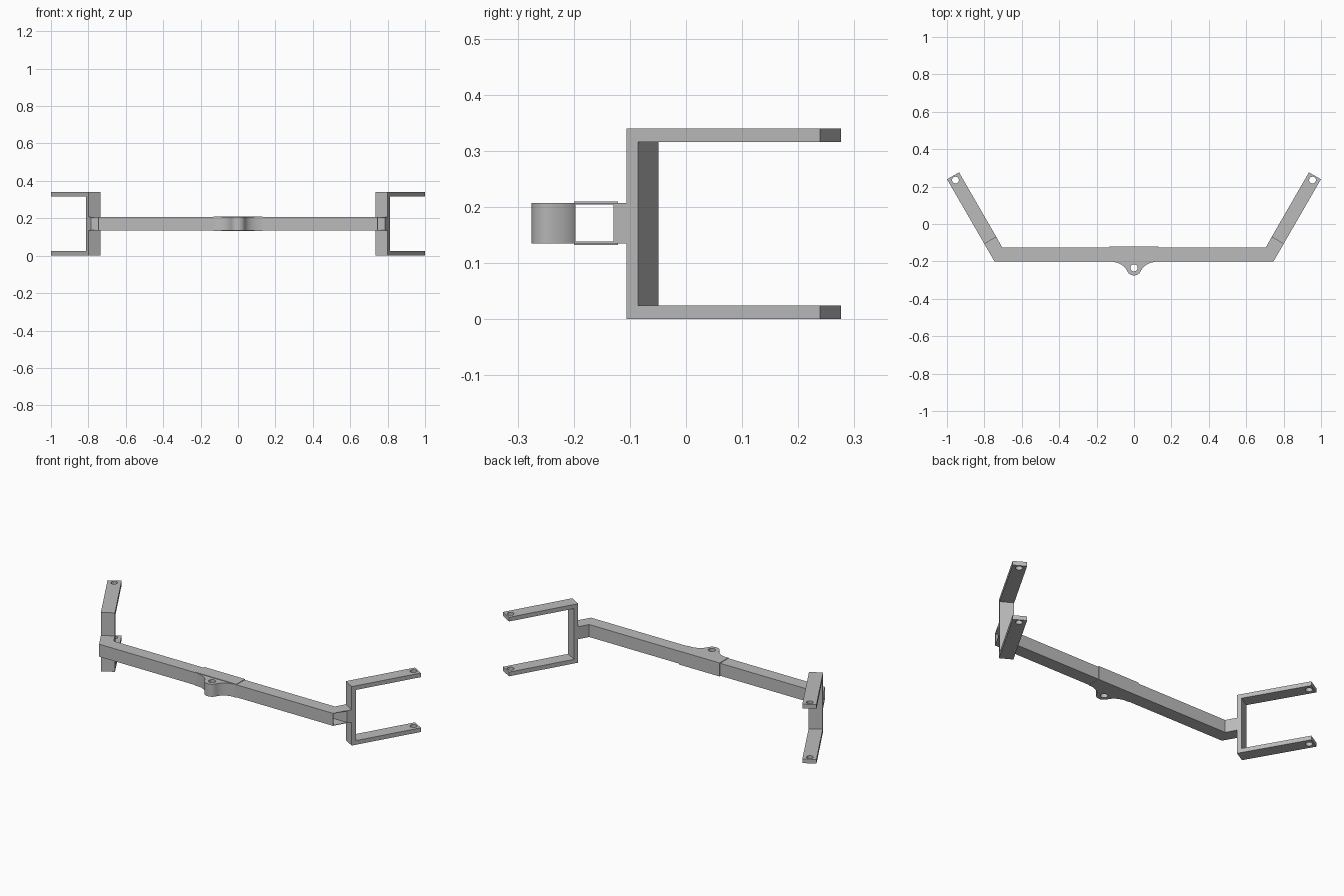
import bpy, bmesh
from math import sin, cos, pi, radians
from mathutils import Vector

if "Cube" in bpy.data.objects:
    bpy.data.objects.remove(bpy.data.objects["Cube"])

steel = bpy.data.materials.new("grey steel")
steel.use_nodes = True
colour = (0.5, 0.5, 0.5, 1)
steel.diffuse_color = colour
steel.node_tree.nodes["Principled BSDF"].inputs["Base Color"].default_value = colour


def prism(name, outline, z0, z1):
    """Extrude a plan outline from z0 up to z1."""
    bm = bmesh.new()
    base = bm.faces.new([bm.verts.new((p[0], p[1], z0)) for p in outline])
    top = bmesh.ops.extrude_face_region(bm, geom=[base])["geom"]
    moved = [v for v in top if isinstance(v, bmesh.types.BMVert)]
    bmesh.ops.translate(bm, verts=moved, vec=(0, 0, z1 - z0))
    bmesh.ops.recalc_face_normals(bm, faces=bm.faces)
    mesh = bpy.data.meshes.new(name)
    bm.to_mesh(mesh)
    bm.free()
    mesh.materials.append(steel)
    ob = bpy.data.objects.new(name, mesh)
    bpy.context.collection.objects.link(ob)
    return ob


def rect(x0, x1, y0, y1):
    return [(x0, y0), (x1, y0), (x1, y1), (x0, y1)]


def circle(centre, radius, n=24):
    return [(centre[0] + radius * cos(2 * pi * i / n),
             centre[1] + radius * sin(2 * pi * i / n)) for i in range(n)]


def cut(ob, outline, z0, z1):
    """Subtract a prism from an object and bake the result."""
    cutter = prism("cutter", outline, z0, z1)
    cutter.hide_render = True
    mod = ob.modifiers.new("cut", "BOOLEAN")
    mod.operation = "DIFFERENCE"
    mod.solver = "EXACT"
    mod.object = cutter
    deps = bpy.context.evaluated_depsgraph_get()
    mesh = bpy.data.meshes.new_from_object(ob.evaluated_get(deps))
    ob.modifiers.clear()
    ob.data = mesh
    bpy.data.objects.remove(cutter)


# Shared layout: each arm runs along u from the outer beam corner, v points inward
corner = Vector((0.746, -0.2))
u = Vector((cos(radians(60)), sin(radians(60))))
v = Vector((-u.y, u.x))
width, height, thick = 0.074, 0.34, 0.024
plate, tip = 0.108, 0.507
low, high = 0.135, 0.207


def spot(a, b, side=1):
    p = corner + u * a + v * b
    return (p.x * side, p.y)


def strip(a0, a1, side):
    return [spot(a0, 0, side), spot(a1, 0, side), spot(a1, width, side), spot(a0, width, side)]


# Hollow cross beam with angled solid ends, bored straight through
half = [spot(0, 0), spot(plate, 0), spot(plate, width), (0.705, -0.125)]
beam = prism("cross_beam", half + [(-x, y) for x, y in reversed(half)], low, high)
bore = rect(-1, 1, -0.197, -0.129)
cut(beam, bore, low + 0.003, high - 0.003)

# Thin sleeve around the middle of the beam
sleeve = prism("centre_sleeve", rect(-0.13, 0.13, -0.2, -0.121), low - 0.003, high + 0.003)
cut(sleeve, rect(-0.2, 0.2, -0.1985, -0.1265), low + 0.001, high - 0.001)

# Pivot lug: round nose flowing into the beam through hollow flanks
nose, r = Vector((0, -0.235)), 0.04
arc = [(nose.x + r * cos(a), nose.y + r * sin(a))
       for a in (radians(-90 + 5 * i) for i in range(14))]
start, bend, end = Vector(arc[-1]), Vector((0.055, -0.209)), Vector((0.125, -0.2))
flank = []
for i in range(1, 11):
    t = i / 10
    flank.append(tuple(start * (1 - t) ** 2 + bend * 2 * t * (1 - t) + end * t ** 2))
right = arc + flank
lug = prism("pivot_lug", right + [(-x, y) for x, y in reversed(right[1:])], low, high)
cut(lug, circle(nose, 0.019), 0, 1)

# Forked bracket on each end: upright plate with two drilled arms
for side, label in ((1, "left"), (-1, "right")):
    prism(label + "_upright", strip(plate, plate + thick, side), thick, height - thick)
    for z, level in ((0, "lower"), (height - thick, "upper")):
        arm = prism(f"{label}_{level}_arm", strip(plate, tip, side), z, z + thick)
        cut(arm, circle(spot(tip - 0.026, width / 2, side), 0.018), z - 0.1, z + 0.1)

# Smooth the round surfaces, keep the corners sharp
bpy.ops.object.select_all(action="DESELECT")
for ob in bpy.context.collection.objects:
    if ob.type == "MESH":
        ob.select_set(True)
        bpy.context.view_layer.objects.active = ob
bpy.ops.object.shade_smooth_by_angle(angle=radians(30))
